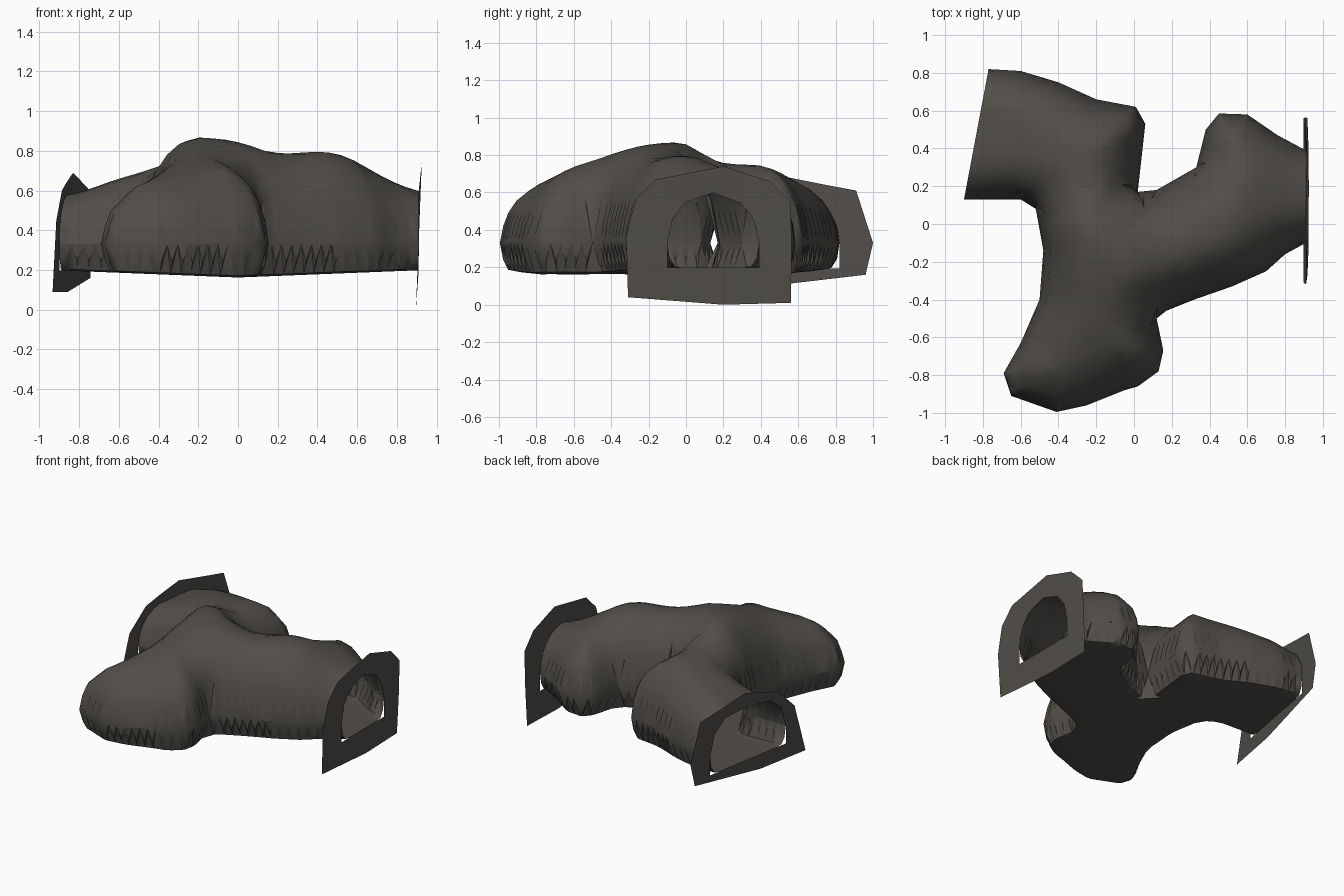
import bpy, bmesh, math
from mathutils import Vector
from mathutils.geometry import delaunay_2d_cdt, intersect_point_line

if "Cube" in bpy.data.objects:
    bpy.data.objects.remove(bpy.data.objects["Cube"])

rock = bpy.data.materials.new("dark_rock")
rock.diffuse_color = (0.083, 0.076, 0.067, 1)
rock.use_nodes = True
rock.node_tree.nodes["Principled BSDF"].inputs["Base Color"].default_value = rock.diffuse_color

# Cave footprint, counter-clockwise; two of its edges are open mouths
OUTLINE = [Vector(p) for p in [
    (-.90, .13), (-.6, .13), (-.52, .08), (-.48, -.14), (-.5, -.4), (-.6, -.63),
    (-.69, -.79), (-.65, -.91), (-.41, -.995), (-.25, -.96), (-.05, -.88),
    (.02, -.86), (.13, -.78), (.155, -.67), (.12, -.5), (.17, -.46), (.32, -.4),
    (.52, -.33), (.7, -.25), (.8, -.16), (.91, -.1), (.91, .39), (.76, .47),
    (.6, .58), (.45, .585), (.38, .5), (.33, .3), (.12, .18), (.02, .17),
    (.06, .53), (.01, .62), (-.2, .66), (-.4, .75), (-.6, .81), (-.77, .82)]]
N = len(OUTLINE)
EDGES = [(OUTLINE[i], OUTLINE[(i + 1) % N]) for i in range(N)]
MOUTHS = (20, N - 1)
WALLS = [e for i, e in enumerate(EDGES) if i not in MOUTHS]
RINGS = (.012, .04, .085, .14, .2)
MID = .33                                   # height where the walls are widest

# Ceiling heights along the tunnel ridges: x, y, z
RIDGE = [(-.88, .48, .57), (-.55, .47, .66), (-.3, .4, .75), (-.1, .35, .76),
         (-.14, -.15, .88), (-.2, -.4, .81), (-.27, -.6, .73), (-.3, -.82, .62),
         (.2, -.05, .78), (.5, .08, .82), (.72, .13, .67), (.92, .15, .56), (.5, .42, .67)]


def wall_distance(p):
    best = 9
    for a, b in WALLS:
        q, t = intersect_point_line(p, a, b)
        t = min(max(t, 0), 1)
        best = min(best, (p - a.lerp(b, t)).length)
    return best


def inside(p):
    hit = False
    for a, b in EDGES:
        if (a.y > p.y) != (b.y > p.y) and p.x < a.x + (p.y - a.y) * (b.x - a.x) / (b.y - a.y):
            hit = not hit
    return hit


def arch(t):
    t = min(t, 1)
    return math.sqrt(max(0, 1 - (1 - t) ** 2))


def ceiling(p):
    ws = [math.exp(-((p.x - x) ** 2 + (p.y - y) ** 2) / .045) + 1e-9 for x, y, z in RIDGE]
    h = sum(w * r[2] for w, r in zip(ws, RIDGE)) / sum(ws)
    return MID + (h - MID) * arch(wall_distance(p) / min(.3, .4 * h))


def ground(p):
    return .162 + .04 * abs(p.x)


def floor(p):
    return MID - (MID - ground(p)) * arch(wall_distance(p) / .06)


def finish(name, bm, angle):
    me = bpy.data.meshes.new(name)
    bm.to_mesh(me)
    bm.free()
    me.materials.append(rock)
    ob = bpy.data.objects.new(name, me)
    bpy.context.collection.objects.link(ob)
    bpy.ops.object.select_all(action='DESELECT')
    ob.select_set(True)
    bpy.context.view_layer.objects.active = ob
    bpy.ops.object.shade_smooth_by_angle(angle=math.radians(angle))
    return ob


# Plan points: boundary samples, rings parallel to the walls, then an inner grid
border, inner = [], []
for i, (a, b) in enumerate(EDGES):
    length = (b - a).length
    if i in MOUTHS:
        ds = [0, *RINGS]
        fr = [d / length for d in ds] + [.5] + [1 - d / length for d in reversed(RINGS)]
        border += [a.lerp(b, f) for f in sorted(fr)]
        continue
    steps = max(1, round(length / .06))
    border += [a.lerp(b, k / steps) for k in range(steps)]
    normal = Vector((a.y - b.y, b.x - a.x)).normalized()
    for k in range(steps):
        for d in RINGS:
            p = a.lerp(b, (k + .5) / steps) + normal * d
            if inside(p) and wall_distance(p) > d * .97:
                inner.append(p)
for ix in range(-14, 15):
    for iy in range(-15, 15):
        p = Vector((ix * .065, iy * .065))
        if inside(p) and wall_distance(p) > .23:
            inner.append(p)
nb = len(border)
verts, _, tris, *_ = delaunay_2d_cdt(border + inner, [(i, (i + 1) % nb) for i in range(nb)], [], 1, 1e-5)

# Cave shell: arched ceiling and flat floor, joined along the walls
bm = bmesh.new()
top = [bm.verts.new((p.x, p.y, ceiling(p))) for p in verts]
low = [bm.verts.new((p.x, p.y, floor(p))) for p in verts]
for t in tris:
    c = (verts[t[0]] + verts[t[1]] + verts[t[2]]) / 3
    if inside(c):
        bm.faces.new([top[i] for i in t])
        bm.faces.new([low[i] for i in reversed(t)])
bmesh.ops.remove_doubles(bm, verts=bm.verts, dist=2e-4)
finish("cave_shell", bm, 50)


# Flat collars around the mouths
def collar(name, edge, outer, lean):
    a, b = EDGES[edge]
    if a.y > b.y:
        a, b = b, a
    slope = (b.x - a.x) / (b.y - a.y)
    hole = [(a, ground(a)), (a, MID)]
    for f in (.06, .2, .5, .8, .94):
        p = a.lerp(b, f)
        hole.append((p, ceiling(p)))
    m = a.lerp(b, .5)
    hole += [(b, MID), (b, ground(b)), (m, ground(m))]
    bm = bmesh.new()
    ins = [bm.verts.new((p.x, p.y, z)) for p, z in hole]
    outs = [bm.verts.new((a.x + (y - a.y) * slope + lean * (z - .35), y, z)) for y, z in outer]
    for i in range(len(ins)):
        j = (i + 1) % len(ins)
        bm.faces.new((ins[i], ins[j], outs[j], outs[i]))
    finish(name, bm, 30)


collar("east_mouth_collar", 20,
       [(-.31, .04), (-.32, .37), (-.27, .56), (-.16, .67), (.2, .74),
        (.45, .66), (.56, .55), (.565, .3), (.56, .01), (.2, 0)], .04)
collar("west_mouth_collar", N - 1,
       [(-.05, .09), (.05, .45), (.2, .6), (.32, .64), (.5, .69),
        (.75, .64), (.91, .61), (1.0, .33), (.96, .16), (.36, .09)], 0)
